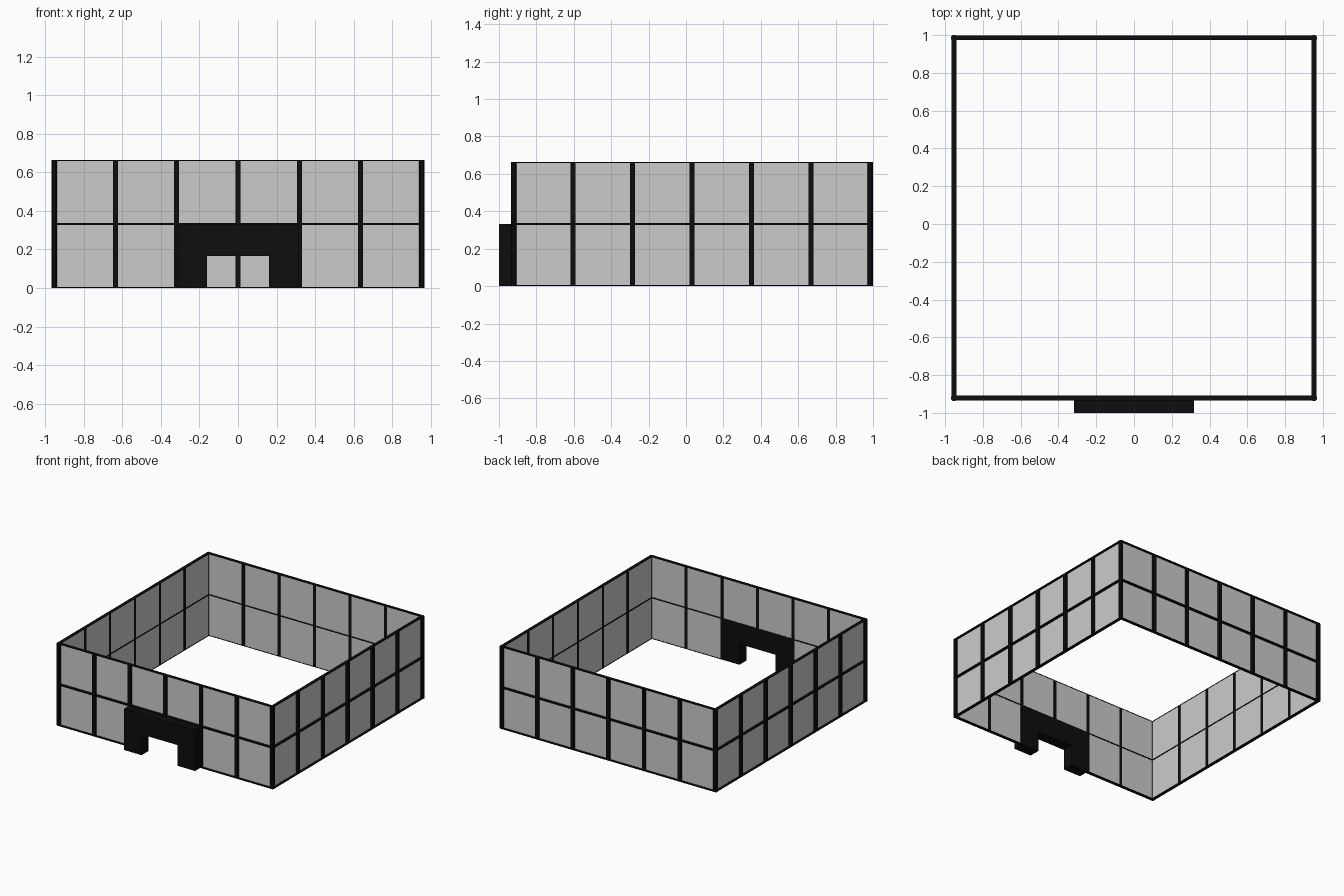
import bpy, bmesh, math
from mathutils import Matrix, Vector

if "Cube" in bpy.data.objects:
    bpy.data.objects.remove(bpy.data.objects["Cube"])

CY = 0.032            # the walls are shifted back, the doorway sticks out in front
STEP = 0.3177         # panel width
FLOOR = 0.3317        # panel height
OUT, INN = 0.967, 0.941   # outer and inner face of the wall frame


def material(name, c):
    m = bpy.data.materials.new(name)
    m.diffuse_color = (c, c, c, 1)
    m.use_nodes = True
    m.node_tree.nodes["Principled BSDF"].inputs["Base Color"].default_value = m.diffuse_color
    return m


black = material("black_frame", 0.004)


def finish(name, bm, mat=None):
    bmesh.ops.recalc_face_normals(bm, faces=bm.faces)
    me = bpy.data.meshes.new(name)
    bm.to_mesh(me)
    bm.free()
    ob = bpy.data.objects.new(name, me)
    bpy.context.collection.objects.link(ob)
    if mat:
        me.materials.append(mat)
    return ob


def box(bm, x0, x1, y0, y1, z0, z1, rot=Matrix.Identity(4)):
    c = Vector(((x0 + x1) / 2, (y0 + y1) / 2, (z0 + z1) / 2))
    s = Matrix.Diagonal((x1 - x0, y1 - y0, z1 - z0, 1))
    return bmesh.ops.create_cube(bm, size=1, matrix=rot @ Matrix.Translation(c) @ s)


# Four walls, each modelled as the front wall and then turned
for name, turn in (("front", 0), ("right", 1), ("back", 2), ("left", 3)):
    rot = Matrix.Translation((0, CY, 0)) @ Matrix.Rotation(turn * math.pi / 2, 4, 'Z')
    frame, panels = bmesh.new(), bmesh.new()
    for level in range(2):
        z0, z1 = level * FLOOR, (level + 1) * FLOOR
        doorway = name == "front" and level == 0
        # posts between the panels
        for i in range(-2, 3):
            if not (doorway and i == 0):
                box(frame, i * STEP - 0.013, i * STEP + 0.013, -OUT, -INN, z0, z1, rot)
        # panels with a thin rail above and below
        for i in range(-3, 3):
            if doorway and i in (-1, 0):
                continue
            a, b = i * STEP, (i + 1) * STEP
            box(panels, a, b, -INN - 0.007, -INN - 0.002, z0 + 0.003, z1 - 0.003, rot)
            box(frame, a, b, -OUT, -INN, z0, z0 + 0.005, rot)
            box(frame, a, b, -OUT, -INN, z1 - 0.005, z1, rot)
    finish(name + "_wall_frame", frame, black)
    finish(name + "_wall_panels", panels)

# Corner posts with softened upright edges
bm = bmesh.new()
for sx in (-1, 1):
    for sy in (-1, 1):
        x, y = sx * 0.953, CY + sy * 0.953
        box(bm, x - 0.015, x + 0.015, y - 0.015, y + 0.015, 0, 2 * FLOOR)
upright = [e for e in bm.edges if abs(e.verts[0].co.z - e.verts[1].co.z) > 0.1]
bmesh.ops.bevel(bm, geom=upright, offset=0.007, segments=1, affect='EDGES')
finish("corner_posts", bm, black)

# Doorway arch, an upside-down U pushed through the front wall
profile = [(-0.317, 0), (-0.16, 0), (-0.16, 0.167), (0.16, 0.167),
           (0.16, 0), (0.317, 0), (0.317, 0.333), (-0.317, 0.333)]
bm = bmesh.new()
face = bm.faces.new([bm.verts.new((x, -1.0, z)) for x, z in profile])
ext = bmesh.ops.extrude_face_region(bm, geom=[face], use_keep_orig=True)
moved = [v for v in ext["geom"] if isinstance(v, bmesh.types.BMVert)]
bmesh.ops.translate(bm, verts=moved, vec=(0, 0.09, 0))
finish("doorway_arch", bm, black)
